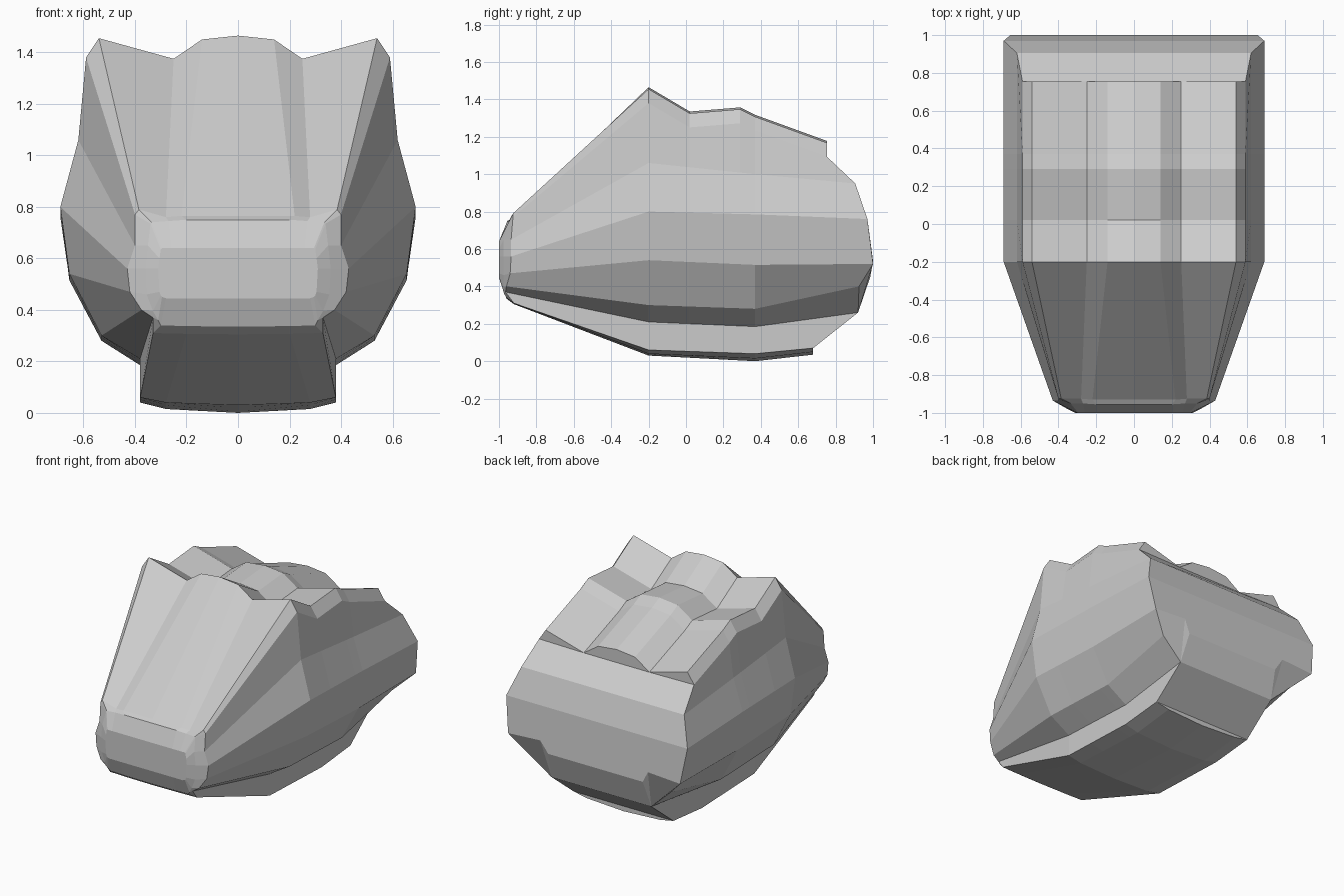
import bpy, bmesh

if "Cube" in bpy.data.objects:
    bpy.data.objects.remove(bpy.data.objects["Cube"])

# Half cross-section at the widest station: crown, groove, shoulder, side, keel (x, z)
MAIN = [(0, 1.465), (.14, 1.45), (.25, 1.375), (.54, 1.455), (.59, 1.38), (.62, 1.06),
        (.69, .80), (.655, .54), (.53, .30), (.38, .21), (.38, .06), (.28, .04), (0, .03)]
# Heights of side and keel points further aft, where the keel is lowest
AFT_Z = [1.0, .785, .515, .28, .185, .04, .015, 0]
# Side and keel points at the tail (y, z)
TAIL = [(.905, .95), (.97, .76), (1, .52), (.925, .40), (.92, .26),
        (.68, .07), (.68, .05), (.68, .035)]
# Nose rim, from crown to keel (x, y, z)
RIM = [(0, -.93, .765), (.22, -.93, .765), (.28, -.925, .76), (.385, -.925, .79),
       (.40, -.925, .77), (.40, -.935, .65), (.43, -.935, .56), (.42, -.94, .47),
       (.375, -.96, .40), (.33, -.965, .37), (.33, -.92, .31), (.2, -.92, .307), (0, -.92, .305)]
# Rounded band between nose rim and flat nose face
BAND = [(0, -.955, .75), (.20, -.955, .75), (.27, -.95, .745), (.335, -.95, .74),
        (.34, -.95, .735), (.35, -.975, .65), (.36, -.975, .56), (.355, -.975, .46),
        (.33, -.975, .395), (.31, -.972, .36), (.30, -.96, .34), (.2, -.96, .337), (0, -.96, .335)]
FACE = [(0, -1, .64), (.20, -1, .64), (.26, -1, .64), (.295, -1, .64), (.30, -1, .635),
        (.305, -1, .60), (.31, -1, .56), (.305, -1, .47), (.30, -1, .455), (.295, -1, .45),
        (.28, -1, .445), (.2, -1, .445), (0, -1, .445)]


def roof_station(y, drop):
    """Hull ring with the roof shape lowered and the sides easing aft."""
    t = (y + .2) / .57
    ring = [(x, y, z - drop) for x, z in MAIN[:5]]
    ring += [(x, y, z + (a - z) * t) for (x, z), a in zip(MAIN[5:], AFT_Z)]
    return ring


tail = [(x, .755, z - .288) for x, z in MAIN[:5]]
tail += [(x, y, z) for (x, _), (y, z) in zip(MAIN[5:], TAIL)]
rings = [FACE, BAND, RIM, roof_station(-.2, 0), roof_station(.02, .13),
         roof_station(.29, .108), roof_station(.37, .148), tail]

bm = bmesh.new()


def mirrored(pts):
    right = [bm.verts.new(p) for p in pts]
    left = [v if abs(v.co.x) < 1e-6 else bm.verts.new((-v.co.x, v.co.y, v.co.z)) for v in right]
    return right, left


# Skin the hull between neighbouring rings on both sides
loops = [mirrored(r) for r in rings]
for a, b in zip(loops, loops[1:]):
    for s in (0, 1):
        for i in range(12):
            bm.faces.new((a[s][i], a[s][i + 1], b[s][i + 1], b[s][i]))

# Flat nose face
r, l = loops[0]
bm.faces.new(r + l[-2:0:-1])

# Stepped tail: roof end, sloping rows, lower notch, keel end
r, l = loops[-1]
nr, nl = mirrored([(.41, 1, .535), (.36, .985, .45)])
for a, n in ((r, nr), (l, nl)):
    bm.faces.new((a[2], a[3], a[4]))
    bm.faces.new((a[7], n[0], a[9], a[8]))
    bm.faces.new((n[0], n[1], a[9]))
bm.faces.new((r[2], r[1], r[0], l[1], l[2]))
bm.faces.new((r[4], r[2], l[2], l[4], l[5], r[5]))
bm.faces.new((r[5], l[5], l[6], r[6]))
bm.faces.new((r[6], l[6], l[7], nl[0], nl[1], nr[1], nr[0], r[7]))
bm.faces.new((nr[1], nl[1], l[9], r[9]))
bm.faces.new((r[9], l[9], l[10], r[10]))
bm.faces.new((r[10], l[10], l[11], r[12], r[11]))

bmesh.ops.recalc_face_normals(bm, faces=bm.faces)
mesh = bpy.data.meshes.new("hull")
bm.to_mesh(mesh)
bm.free()

grey = bpy.data.materials.new("light_grey")
grey.diffuse_color = (.6, .6, .6, 1)
grey.use_nodes = True
grey.node_tree.nodes["Principled BSDF"].inputs["Base Color"].default_value = grey.diffuse_color
mesh.materials.append(grey)
bpy.context.collection.objects.link(bpy.data.objects.new("hull", mesh))
